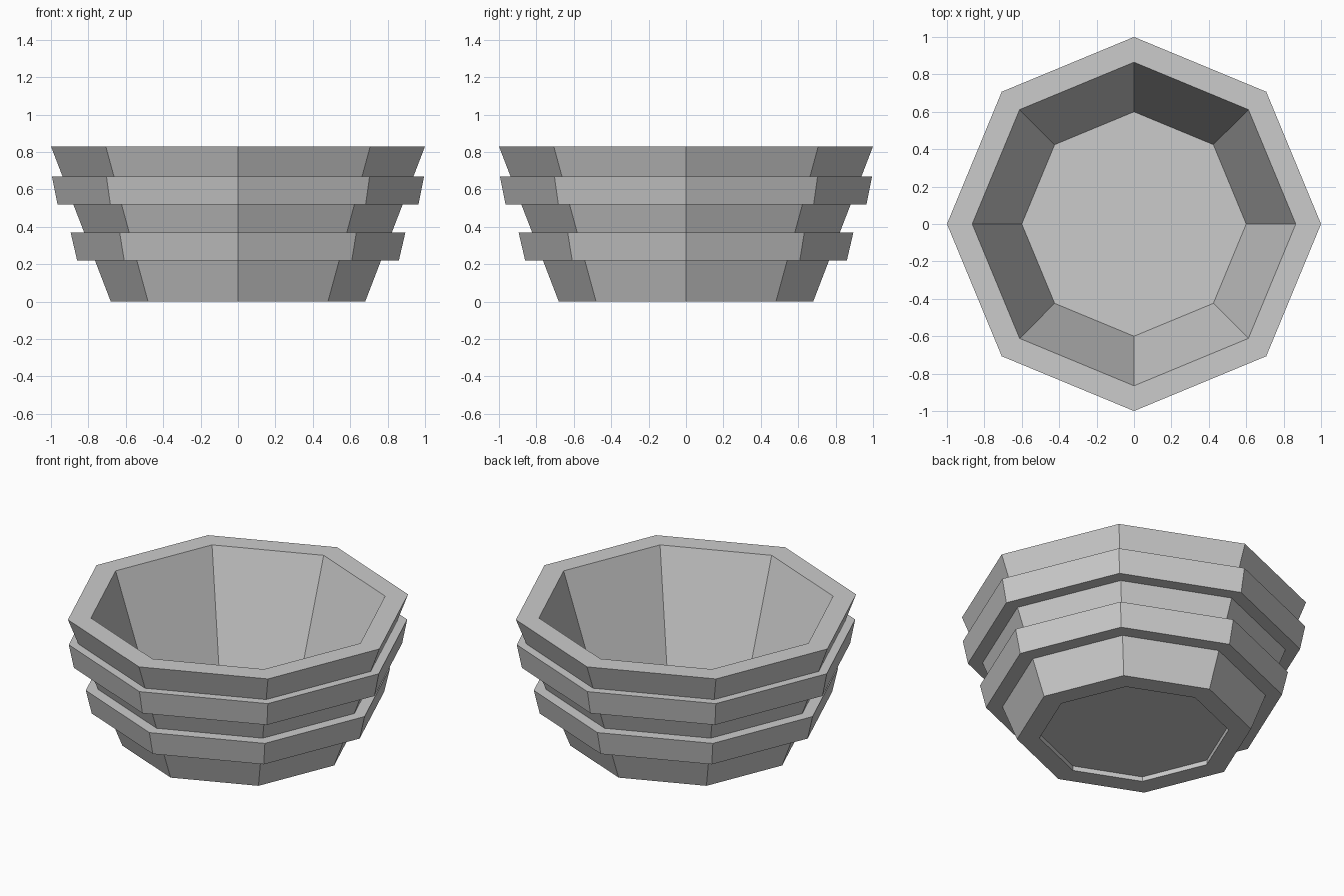
import bpy, bmesh, math

SIDES = 8
cube = bpy.data.objects.get("Cube")
if cube:
    bpy.data.objects.remove(cube)

grey = bpy.data.materials.new("light_grey")
grey.use_nodes = True
colour = (0.6, 0.6, 0.6, 1)
grey.diffuse_color = colour
grey.node_tree.nodes["Principled BSDF"].inputs["Base Color"].default_value = colour


def ring(bm, radius, z):
    """One octagonal loop with corners on the axes."""
    angles = [math.tau * i / SIDES for i in range(SIDES)]
    return [bm.verts.new((radius * math.cos(a), radius * math.sin(a), z)) for a in angles]


def lathe(name, profile, closed):
    """Turn a profile of (radius, height); cap the two ends unless it is closed."""
    bm = bmesh.new()
    rings = [ring(bm, r, z) for r, z in profile]
    pairs = list(zip(rings, rings[1:]))
    if closed:
        pairs.append((rings[-1], rings[0]))
    else:
        bm.faces.new(rings[0])
        bm.faces.new(rings[-1])
    for a, b in pairs:
        for i in range(SIDES):
            j = (i + 1) % SIDES
            bm.faces.new((a[i], a[j], b[j], b[i]))
    bmesh.ops.recalc_face_normals(bm, faces=bm.faces)
    mesh = bpy.data.meshes.new(name)
    bm.to_mesh(mesh)
    bm.free()
    mesh.materials.append(grey)
    obj = bpy.data.objects.new(name, mesh)
    bpy.context.collection.objects.link(obj)
    return obj


# Tapered bowl: recessed underside, outer wall, rim, inner wall, floor
lathe("bowl", [(0.55, 0.03), (0.55, 0), (0.68, 0), (1.0, 0.83),
               (0.865, 0.83), (0.6, 0.05)], closed=False)

# Two raised bands round the outer wall
for name, low, high, r_low, r_high in (("lower_band", 0.22, 0.37, 0.86, 0.895),
                                       ("upper_band", 0.52, 0.67, 0.965, 0.995)):
    inner = 0.66 + 0.385 * low
    lathe(name, [(inner, low), (r_low, low), (r_high, high), (inner + 0.05, high)],
          closed=True)
